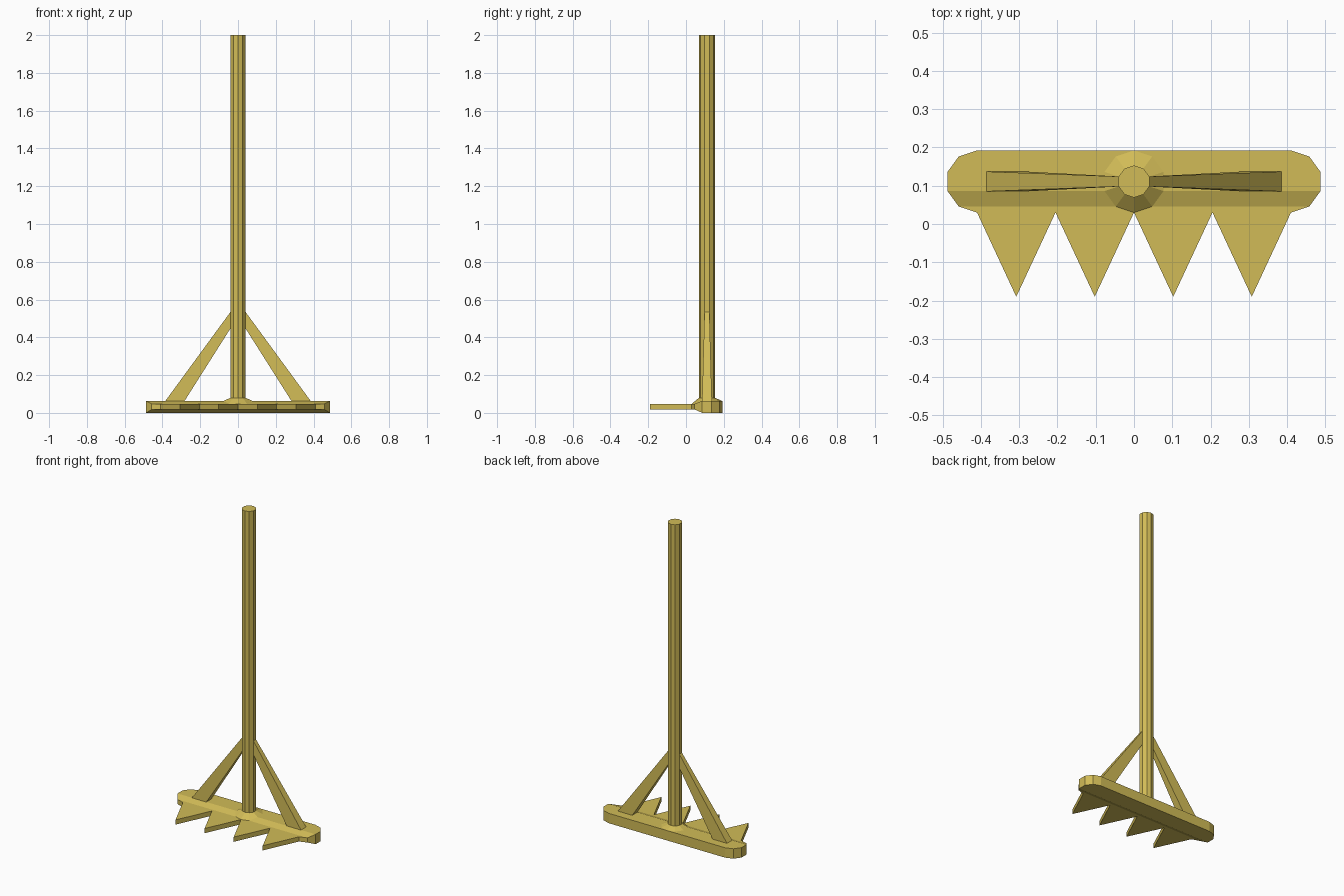
import bpy
import bmesh
from math import sin, cos, pi

cube = bpy.data.objects.get("Cube")
if cube:
    bpy.data.objects.remove(cube)

gold = bpy.data.materials.new("golden wood")
gold.use_nodes = True
gold.diffuse_color = (0.64, 0.5, 0.095, 1)
gold.node_tree.nodes["Principled BSDF"].inputs["Base Color"].default_value = gold.diffuse_color

SIDES = 10
MID_Y = 0.111        # depth of the pole axis
END_R = 0.081        # radius of rounded bar ends and collar
POLE_R = 0.042
HALF = 0.41          # centre of each rounded end
TOP = 0.063
EDGE = (0.018, 0.048)  # thin front edge, shared with the teeth


def loft(name, loops, cap_start=True, cap_end=True):
    """Skin a row of matching loops into one object."""
    bm = bmesh.new()
    rings = [[bm.verts.new(p) for p in loop] for loop in loops]
    n = len(rings[0])
    for a, b in zip(rings, rings[1:]):
        for i in range(n):
            j = (i + 1) % n
            bm.faces.new((a[i], a[j], b[j], b[i]))
    if cap_start:
        bm.faces.new(rings[0][::-1])
    if cap_end:
        bm.faces.new(rings[-1])
    bmesh.ops.recalc_face_normals(bm, faces=bm.faces)
    mesh = bpy.data.meshes.new(name)
    bm.to_mesh(mesh)
    bm.free()
    mesh.materials.append(gold)
    obj = bpy.data.objects.new(name, mesh)
    bpy.context.collection.objects.link(obj)
    return obj


def heights(k):
    """Bottom and top of the bar at row k, thinning towards the front."""
    return (0, TOP) if k < 4 else EDGE


# Crossbar with rounded ends, lofted from back to front
rows = []
for k in range(SIDES // 2 + 1):
    a = 2 * pi * k / SIDES
    y, w = MID_Y + END_R * cos(a), HALF + END_R * sin(a)
    lo, hi = heights(k)
    rows.append([(-w, y, lo), (w, y, lo), (w, y, hi), (-w, y, hi)])
loft("crossbar", rows)


# Pole with a flared collar resting on the crossbar
def ring(radius, z=None):
    pts = []
    for k in range(SIDES):
        a = 2 * pi * k / SIDES
        h = heights(min(k, SIDES - k))[1] if z is None else z
        pts.append((radius * sin(a), MID_Y + radius * cos(a), h))
    return pts


loft("pole", [ring(END_R), ring(POLE_R, 0.08), ring(POLE_R, 2)], cap_start=False)

# Diagonal braces, tapering towards the pole
for side, label in ((1, "left"), (-1, "right")):
    foot, head = 0.026, 0.013
    loops = []
    for half, inner, outer in ((foot, (0.285, 0.06), (0.387, 0.06)),
                               (head, (0.038, 0.45), (0.038, 0.537))):
        loops.append([(side * x, MID_Y + s * half, z)
                      for s, (x, z) in ((-1, inner), (-1, outer), (1, outer), (1, inner))])
    loft(label + "_brace", loops)

# Row of pointed teeth
pitch = HALF / 2
for i in range(4):
    x = -HALF + i * pitch
    front = MID_Y - END_R
    outline = [(x, front), (x + pitch / 2, -0.19), (x + pitch, front)]
    loft("tooth_%d" % (i + 1), [[(px, py, z) for px, py in outline] for z in EDGE])
